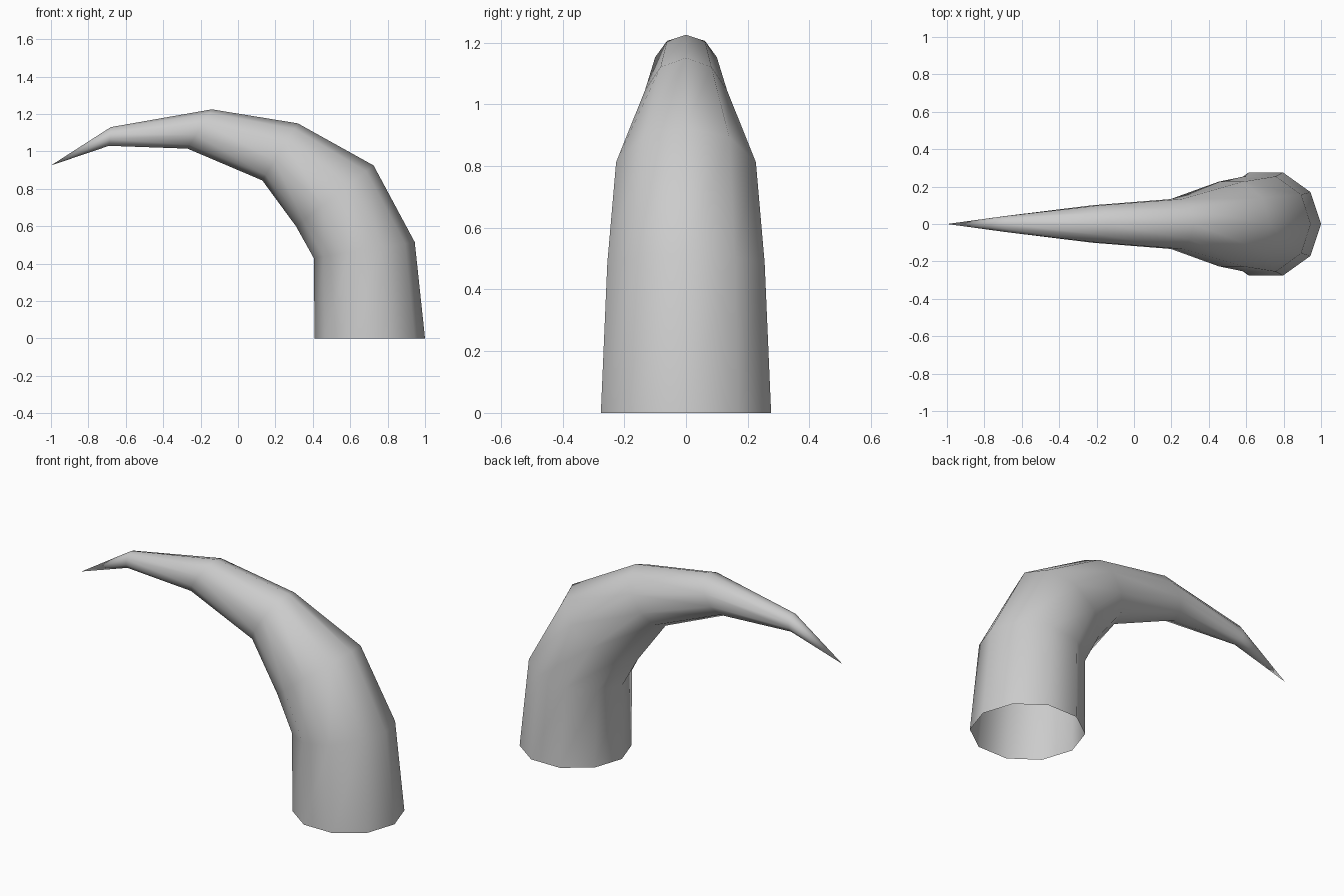
import bpy, bmesh, math
from mathutils import Vector

cube = bpy.data.objects.get("Cube")
if cube:
    bpy.data.objects.remove(cube, do_unlink=True)

SIDES = 10

# Each ring: outer edge (x, z), inner edge (x, z), sideways radius
rings = [
    ((1.00, 0.00), (0.41, 0.00), 0.29),
    ((0.945, 0.515), (0.405, 0.43), 0.268),
    ((0.725, 0.925), (0.31, 0.60), 0.238),
    ((0.32, 1.15), (0.13, 0.845), 0.14),
    ((-0.14, 1.225), (-0.27, 1.015), 0.105),
    ((-0.68, 1.13), (-0.69, 1.03), 0.045),
]
tip_point = (-1.0, 0, 0.925)


def add_ring(bm, outer, inner, side_radius):
    """Add one elliptical cross-section spanning the outer and inner edge."""
    outer = Vector((outer[0], 0, outer[1]))
    inner = Vector((inner[0], 0, inner[1]))
    centre, half = (outer + inner) / 2, (outer - inner) / 2
    side = Vector((0, side_radius, 0))
    angles = [math.tau * i / SIDES for i in range(SIDES)]
    return [bm.verts.new(centre + half * math.cos(a) + side * math.sin(a)) for a in angles]


# Curved horn, open at the base and pointed at the tip
bm = bmesh.new()
loops = [add_ring(bm, *ring) for ring in rings]
for low, high in zip(loops, loops[1:]):
    for i in range(SIDES):
        j = (i + 1) % SIDES
        bm.faces.new((low[i], low[j], high[j], high[i]))
tip = bm.verts.new(tip_point)
for i in range(SIDES):
    bm.faces.new((loops[-1][i], loops[-1][(i + 1) % SIDES], tip))
for face in bm.faces:
    face.smooth = True

mesh = bpy.data.meshes.new("horn")
bm.to_mesh(mesh)
bm.free()
horn = bpy.data.objects.new("horn", mesh)
bpy.context.collection.objects.link(horn)

# Plain grey material
grey = bpy.data.materials.new("plain grey")
grey.use_nodes = True
colour = (0.6, 0.6, 0.6, 1)
grey.diffuse_color = colour
grey.node_tree.nodes["Principled BSDF"].inputs["Base Color"].default_value = colour
mesh.materials.append(grey)
